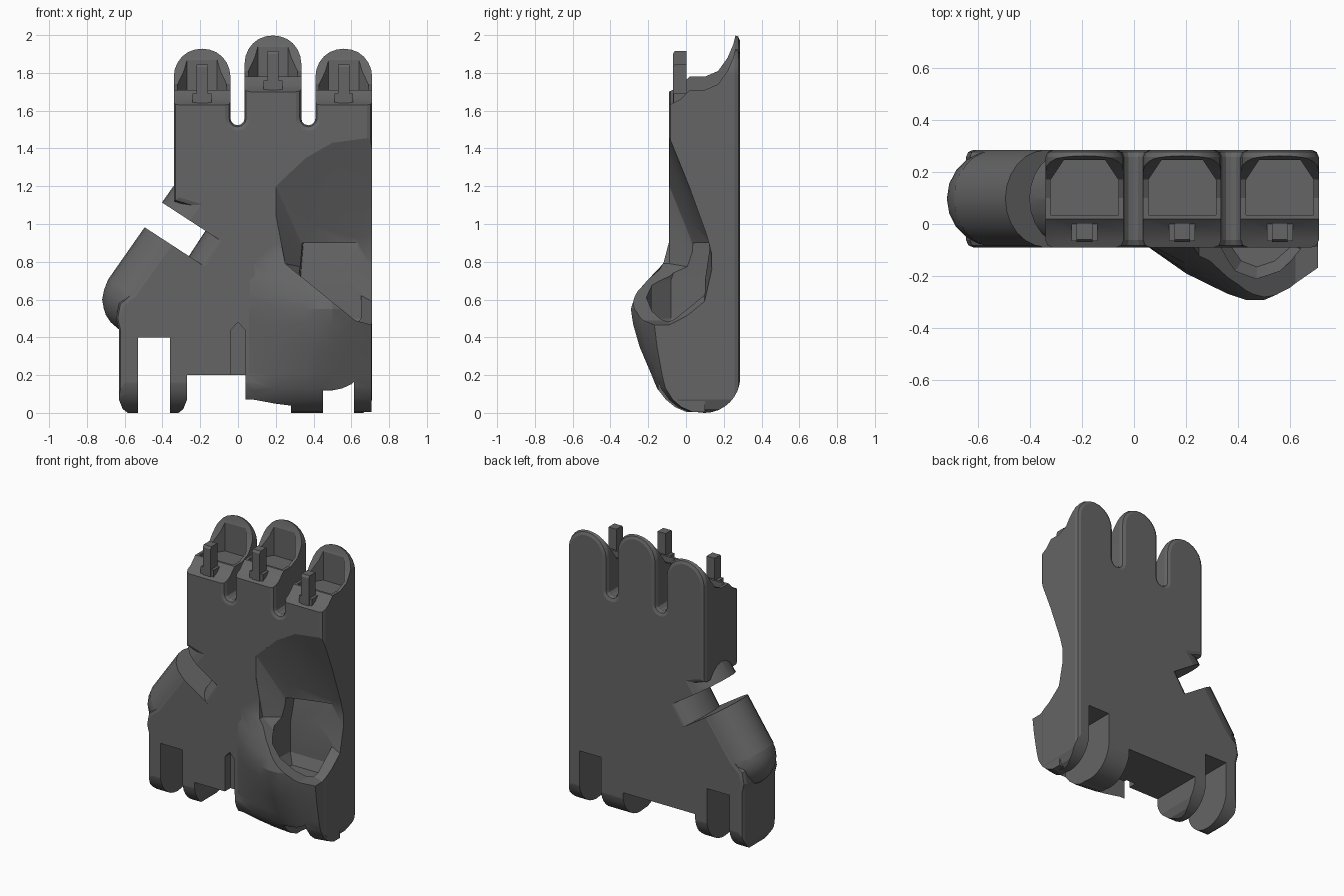
import bpy, bmesh, math
from mathutils import Vector

if "Cube" in bpy.data.objects:
    bpy.data.objects.remove(bpy.data.objects["Cube"])

FRONT, BACK = -0.09, 0.285
MID = (FRONT + BACK) / 2


def finish(bm, name):
    bmesh.ops.recalc_face_normals(bm, faces=bm.faces)
    me = bpy.data.meshes.new(name)
    bm.to_mesh(me)
    bm.free()
    ob = bpy.data.objects.new(name, me)
    bpy.context.collection.objects.link(ob)
    return ob


def loft(name, rings, bevel=0.0):
    """Skin equal-sized rings and cap both ends; optionally round the cap edges."""
    bm = bmesh.new()
    rv = [[bm.verts.new(p) for p in r] for r in rings]
    n = len(rv[0])
    for a, b in zip(rv, rv[1:]):
        for i in range(n):
            bm.faces.new((a[i], a[(i + 1) % n], b[(i + 1) % n], b[i]))
    caps = [bm.faces.new(rv[0]), bm.faces.new(rv[-1])]
    if bevel:
        bmesh.ops.recalc_face_normals(bm, faces=bm.faces)
        edges = [e for f in caps for e in f.edges]
        bmesh.ops.bevel(bm, geom=edges, offset=bevel, segments=2, profile=0.5,
                        affect='EDGES', clamp_overlap=False)
    return finish(bm, name)


def prism_x(name, pts, x0, x1):
    return loft(name, [[(x, y, z) for y, z in pts] for x in (x0, x1)])


def prism_y(name, pts, y0, y1, bevel=0.0):
    return loft(name, [[(x, y, z) for x, z in pts] for y in (y0, y1)], bevel)


def box(name, x0, x1, y0, y1, z0, z1):
    return prism_x(name, [(y0, z0), (y1, z0), (y1, z1), (y0, z1)], x0, x1)


def arc(cx, cy, r, a0, a1, n):
    return [(cx + r * math.cos(math.radians(a0 + (a1 - a0) * i / n)),
             cy + r * math.sin(math.radians(a0 + (a1 - a0) * i / n))) for i in range(n + 1)]


def combine(target, tool, op):
    mod = target.modifiers.new("bool", 'BOOLEAN')
    mod.operation, mod.object, mod.solver = op, tool, 'EXACT'
    dg = bpy.context.evaluated_depsgraph_get()
    me = bpy.data.meshes.new_from_object(target.evaluated_get(dg))
    target.modifiers.clear()
    target.data = me
    bpy.data.objects.remove(tool)


def ellipsoid(name, c, r, sub=3):
    bm = bmesh.new()
    bmesh.ops.create_icosphere(bm, subdivisions=sub, radius=1)
    for v in bm.verts:
        v.co = Vector((c[i] + v.co[i] * r[i] for i in range(3)))
    return finish(bm, name)


def hull(name, pts):
    bm = bmesh.new()
    for p in pts:
        bm.verts.new(p)
    bmesh.ops.convex_hull(bm, input=bm.verts)
    loose = [v for v in bm.verts if not v.link_faces]
    bmesh.ops.delete(bm, geom=loose, context='VERTS')
    return finish(bm, name)


# Palm: front outline with three knuckles, rounded off at the wrist
fingers = [(-0.19, 1.93), (0.185, 2.0), (0.56, 1.93)]
outline = [(-0.57, -0.01), (-0.61, 0.02), (-0.63, 0.07), (-0.63, 0.44), (-0.645, 0.5),
           (-0.63, 0.58), (-0.56, 0.64), (-0.24, 1.09), (-0.34, 1.12)]
for i, (c, top) in enumerate(fingers):
    outline += arc(c, top - 0.15, 0.15, 180, 0, 12)
    if i < 2:
        outline += arc(c + 0.1875, 1.56, 0.0375, 180, 360, 6)
outline += [(0.71, 0.07), (0.69, 0.02), (0.65, -0.01)]
palm = prism_y("palm", outline, FRONT, BACK, bevel=0.028)
side = arc(MID, 0.19, 0.19, 180, 360, 16) + [(MID + 0.19, 2.1), (MID - 0.19, 2.1)]
combine(palm, prism_x("side_profile", side, -1, 1), 'INTERSECT')

# Thumb mount: half-round edge with a ball at its lower end
v = Vector((0.546, 0, 0.838))
u = Vector((0.838, 0, -0.546))
start, end = Vector((-0.535, MID, 0.6)), Vector((-0.185, MID, 1.10))
circle = arc(0, 0, 0.186, 0, 345, 23)
thumb = loft("thumb_mount", [[p + u * a + Vector((0, b, 0)) for a, b in circle] for p in (start, end)])
combine(palm, thumb, 'UNION')
combine(palm, ellipsoid("thumb_ball", start, (0.184,) * 3), 'UNION')

# Rounded bulge at the heel of the palm
xs = [(0.04, -0.03), (0.2, 0.5), (0.36, 0.87), (0.43, 0.98), (0.5, 0.98), (0.6, 0.78), (0.7075, 0.42)]
levels = [(0.005, 0.06), (0.03, 0.06), (0.07, 0.065), (0.13, 0.08), (0.2, 0.1), (0.35, 0.165),
          (0.47, 0.2), (0.55, 0.212), (0.62, 0.19), (0.7, 0.14), (0.8, 0.055), (0.92, 0.005)]
rings = []
for z, d in levels:
    h = min(z, 0.1875) - 0.1875
    base = MID - math.sqrt(0.1875 ** 2 - h * h) + 0.006
    rings.append([(x, base - d * f, z) for x, f in xs] + [(0.7075, 0.1, z), (0.04, 0.1, z)])
combine(palm, loft("heel_bulge", rings), 'UNION')

# Scoop open to the right, and the cup below it
rim = [(0.25, 0.79), (0.2, 1.05), (0.2, 1.2), (0.36, 1.35), (0.5, 1.43), (0.8, 1.47),
       (0.62, 0.49), (0.8, 0.44)]
pts = [(x, y, z) for x, z in rim for y in (-0.4, -0.088)]
pts += [(0.8, 0.1, 0.95), (0.8, 0.15, 0.76), (0.8, 0.1, 0.54), (0.62, 0.12, 0.93),
        (0.4, 0.09, 0.76), (0.38, 0.03, 1.0)]
combine(palm, hull("scoop", pts), 'DIFFERENCE')
plan = [(0.33, 0.1), (0.32, -0.08), (0.39, -0.18), (0.47, -0.21), (0.56, -0.18), (0.65, -0.1), (0.65, 0.1)]
cup = [[(x, y, z) for x, y in plan] for z in (0.5, 0.7)]
cup.insert(0, [(0.48 + (x - 0.48) * 0.75, -0.03 + (y + 0.03) * 0.75, 0.43) for x, y in plan])
cup.append([(0.49 + (x - 0.49) * 0.9, 0.1 + (y - 0.1) * 0.8 + 0.03, 0.9) for x, y in plan])
combine(palm, loft("cup", cup), 'DIFFERENCE')

# Thumb slot with a half-round inner end
o = Vector((-0.26, 0, 0.83))
prof = [(-0.5, -0.2), (0.12, -0.2)]
prof += [(0.12 - 0.12 * math.cos(math.radians(a)), MID + 0.19 * math.sin(math.radians(a)))
         for a in range(-90, 91, 15)]
prof += [(0.12, 0.4), (-0.5, 0.4)]
slot = loft("thumb_slot", [[o + u * a + v * t + Vector((0, y, 0)) for a, y in prof] for t in (0, 0.16)])
combine(palm, slot, 'DIFFERENCE')

# Wrist hinge slots, middle gap and cord groove
for dims in [(-0.53, -0.36, -0.2, 0.4, -0.1, 0.4),
             (0.45, 0.615, -0.145, 0.4, -0.1, 0.4),
             (0.0, 0.28, -0.05, 0.4, -0.1, 0.2)]:
    combine(palm, box("wrist_cut", *dims), 'DIFFERENCE')
gap = [(-0.34, -0.02), (-0.29, 0.02), (-0.27, 0.07), (-0.27, 0.2), (0.039, 0.2), (0.039, -0.02)]
combine(palm, prism_y("wrist_gap", gap, -0.3, 0.4), 'DIFFERENCE')
groove = [(-0.037, 0.15), (0.037, 0.15), (0.037, 0.44), (0, 0.48), (-0.037, 0.44)]
combine(palm, prism_y("cord_groove", groove, -0.2, -0.03), 'DIFFERENCE')

# Knuckle cups: curved seat, pocket and front peg
seat = [(-0.2, -0.31), (-0.09, -0.3), (-0.03, -0.27), (0.02, -0.22), (0.1, -0.22), (0.17, -0.19),
        (0.22, -0.12), (0.25, -0.05), (0.27, 0.03), (0.27, 0.2), (-0.2, 0.2)]
pocket = [(-0.13, 0.035), (0.13, 0.035), (0.13, 0.17), (0.08, 0.245), (-0.08, 0.245), (-0.13, 0.17)]
for c, top in fingers:
    cut = prism_x("knuckle_seat", [(y, top + z) for y, z in seat], c - 0.17, c + 0.17)
    combine(palm, cut, 'DIFFERENCE')
    cut = loft("knuckle_pocket", [[(c + x, y, top + z) for x, y in pocket] for z in (-0.26, 0.1)])
    combine(palm, cut, 'DIFFERENCE')
    combine(palm, box("peg_base", c - 0.05, c + 0.05, -0.065, 0.01, top - 0.35, top - 0.24), 'UNION')
    peg = [(-0.07, top - 0.34), (0.003, top - 0.34), (0.003, top - 0.085), (-0.06, top - 0.085),
           (-0.07, top - 0.1)]
    combine(palm, prism_x("peg", peg, c - 0.03, c + 0.03), 'UNION')

# Dark grey finish
mat = bpy.data.materials.new("dark_grey")
mat.diffuse_color = (0.13, 0.13, 0.13, 1)
mat.use_nodes = True
mat.node_tree.nodes["Principled BSDF"].inputs["Base Color"].default_value = mat.diffuse_color
palm.data.materials.clear()
palm.data.materials.append(mat)
bpy.context.view_layer.objects.active = palm
palm.select_set(True)
bpy.ops.object.shade_smooth_by_angle(angle=math.radians(20))
palm.modifiers.new("even_shading", 'WEIGHTED_NORMAL').keep_sharp = True
